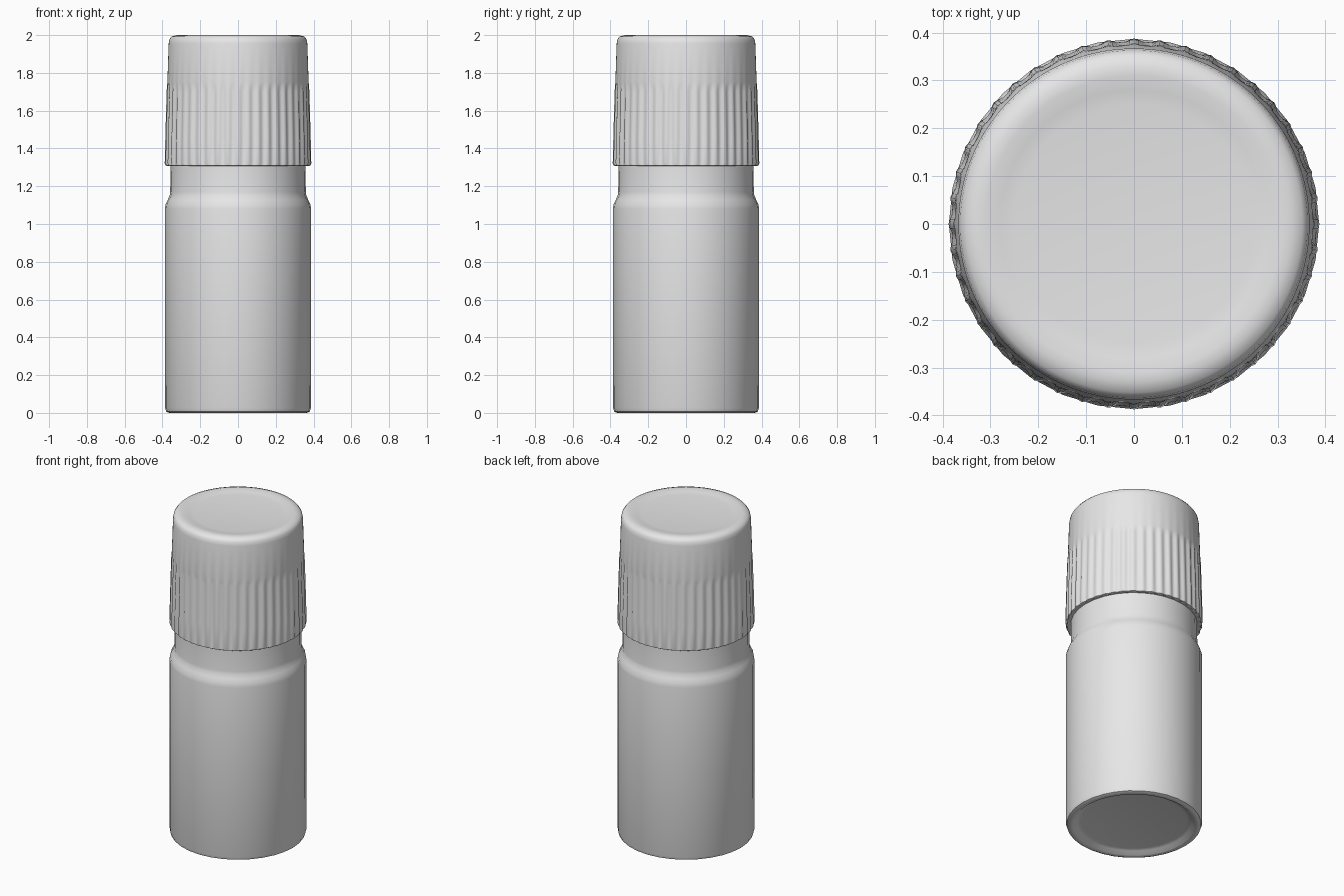
import bpy, bmesh, math

cube = bpy.data.objects.get("Cube")
if cube:
    bpy.data.objects.remove(cube)

grey = bpy.data.materials.new("plain_grey")
grey.use_nodes = True
grey.diffuse_color = (0.8, 0.8, 0.8, 1)
grey.node_tree.nodes["Principled BSDF"].inputs["Base Color"].default_value = (0.8, 0.8, 0.8, 1)


def lathe(name, profile, sides, ribs=0, smooth_angle=40):
    """Revolve (radius, z, rib depth) points, with closed ends."""
    bm = bmesh.new()
    rings = []
    for radius, z, depth in profile:
        ring = []
        for i in range(sides):
            a = math.tau * i / sides
            # ribs stand out at full radius, flutes sink in between
            r = radius - depth * (0.5 - 0.5 * math.cos(ribs * a))
            ring.append(bm.verts.new((r * math.cos(a), r * math.sin(a), z)))
        rings.append(ring)
    for low, high in zip(rings, rings[1:]):
        for i in range(sides):
            j = (i + 1) % sides
            bm.faces.new((low[i], low[j], high[j], high[i]))
    bm.faces.new(rings[0][::-1])
    bm.faces.new(rings[-1])
    mesh = bpy.data.meshes.new(name)
    bm.to_mesh(mesh)
    bm.free()
    mesh.materials.append(grey)
    obj = bpy.data.objects.new(name, mesh)
    bpy.context.collection.objects.link(obj)
    bpy.ops.object.select_all(action="DESELECT")
    obj.select_set(True)
    bpy.context.view_layer.objects.active = obj
    bpy.ops.object.shade_smooth_by_angle(angle=math.radians(smooth_angle))
    return obj


# Bottle: recessed base, straight wall, rounded shoulder and neck
bottle = [(0.30, 0.025), (0.325, 0.02), (0.345, 0.003), (0.365, 0.0),
          (0.38, 0.007), (0.386, 0.025), (0.387, 1.08), (0.383, 1.105),
          (0.372, 1.128), (0.362, 1.15), (0.359, 1.17), (0.357, 1.33)]
lathe("bottle", [(r, z, 0) for r, z in bottle], 32)

# Screw cap: ribbed skirt, plain upper band, rounded rim, shallow dished top
cap = [(0.355, 1.312, 0), (0.376, 1.307, 0), (0.384, 1.31, 0.004),
       (0.388, 1.322, 0.010), (0.385, 1.45, 0.010), (0.378, 1.70, 0.008),
       (0.376, 1.73, 0.005), (0.374, 1.75, 0), (0.367, 1.955, 0),
       (0.363, 1.978, 0), (0.352, 1.992, 0), (0.33, 1.999, 0),
       (0.31, 2.0, 0), (0.28, 1.994, 0), (0.25, 1.99, 0)]
lathe("screw_cap", cap, 44 * 6, ribs=44)
